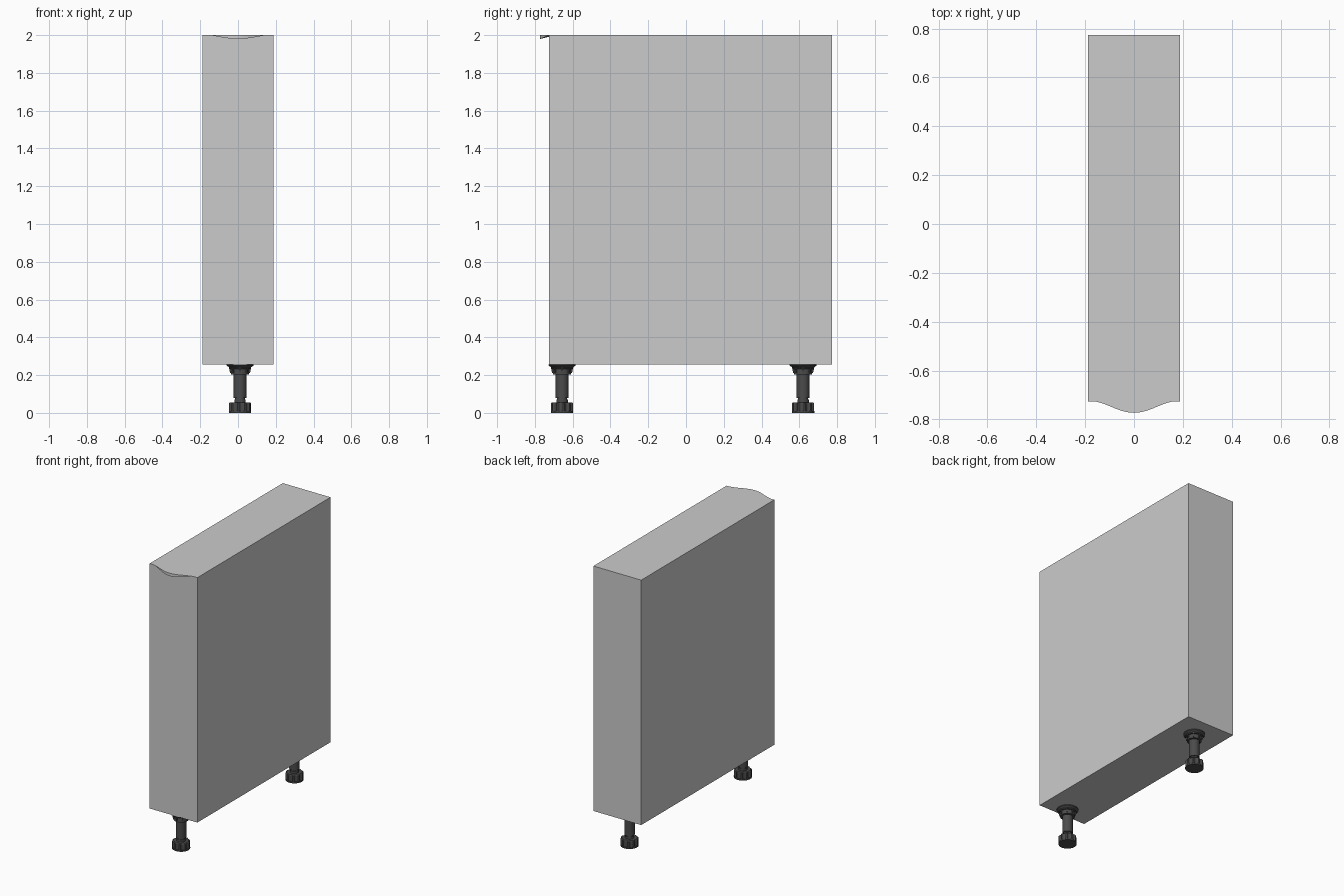
import bpy, bmesh, math

if "Cube" in bpy.data.objects:
    bpy.data.objects.remove(bpy.data.objects["Cube"])

dark = bpy.data.materials.new("dark_plastic")
dark.diffuse_color = (0.07, 0.07, 0.07, 1)
dark.use_nodes = True
dark.node_tree.nodes["Principled BSDF"].inputs["Base Color"].default_value = dark.diffuse_color

HALF_X, FRONT, BACK = 0.188, -0.726, 0.773
BOTTOM, TOP = 0.255, 2.0


def finish(name, bm, mat=None):
    bmesh.ops.recalc_face_normals(bm, faces=bm.faces)
    me = bpy.data.meshes.new(name)
    bm.to_mesh(me)
    bm.free()
    ob = bpy.data.objects.new(name, me)
    bpy.context.collection.objects.link(ob)
    if mat:
        me.materials.append(mat)
    return ob


def smooth(ob):
    bpy.ops.object.select_all(action='DESELECT')
    ob.select_set(True)
    bpy.context.view_layer.objects.active = ob
    bpy.ops.object.shade_smooth_by_angle(angle=math.radians(35))


def stack(bm, rings):
    """Skin a list of equal-length point rings and cap both ends."""
    vs = [[bm.verts.new(p) for p in r] for r in rings]
    n = len(vs[0])
    for a, b in zip(vs, vs[1:]):
        for i in range(n):
            j = (i + 1) % n
            bm.faces.new((a[i], a[j], b[j], b[i]))
    bm.faces.new(vs[0][::-1])
    bm.faces.new(vs[-1])


def circle(cx, cy, r, z, n=32):
    return [(cx + r * math.cos(2 * math.pi * i / n),
             cy + r * math.sin(2 * math.pi * i / n), z) for i in range(n)]


def gear(cx, cy, r0, r1, z, teeth=10):
    n = teeth * 4
    return [(cx + r * math.cos(a), cy + r * math.sin(a), z)
            for i in range(n)
            for r, a in [(r1 if i % 4 < 2 else r0, 2 * math.pi * (i + 0.5) / n)]]


# Cabinet body
bm = bmesh.new()
stack(bm, [[(-HALF_X, FRONT, z), (HALF_X, FRONT, z),
            (HALF_X, BACK, z), (-HALF_X, BACK, z)] for z in (BOTTOM, TOP)])
finish("cabinet_body", bm)

# Bowed pull lip at the top front, thickest in the middle
bm = bmesh.new()
rings = []
N = 28
for i in range(N + 1):
    x = -0.165 + 0.33 * i / N
    f = (0.5 + 0.5 * math.cos(math.pi * x / 0.17)) ** 0.85
    y = FRONT - 0.047 * f
    rings.append([(x, FRONT + 0.002, TOP), (x, y, TOP),
                  (x, y, TOP - 0.02 * f - 0.0005),
                  (x, FRONT + 0.002, TOP - 0.008 * f - 0.0005)])
stack(bm, rings)
smooth(finish("pull_lip", bm))

# Adjustable legs: lathed stem with collar and flange, ribbed foot
PROFILE = [(0.030, 0.045), (0.030, 0.072), (0.027, 0.072), (0.027, 0.08),
           (0.034, 0.08), (0.034, 0.203), (0.048, 0.203), (0.048, 0.232),
           (0.056, 0.234), (0.056, 0.240), (0.071, 0.250), (0.071, 0.2555)]
for side, cy in (("front", -0.656), ("back", 0.620)):
    cx = 0.011
    bm = bmesh.new()
    stack(bm, [circle(cx, cy, r, z) for r, z in PROFILE])
    smooth(finish(side + "_leg_stem", bm, dark))

    bm = bmesh.new()
    stack(bm, [gear(cx, cy, 0.052, 0.059, 0.008),
               gear(cx, cy, 0.052, 0.059, 0.050),
               gear(cx, cy, 0.048, 0.054, 0.056)])
    finish(side + "_foot_knob", bm, dark)

    bm = bmesh.new()
    stack(bm, [circle(cx, cy, 0.059, 0), circle(cx, cy, 0.059, 0.009)])
    smooth(finish(side + "_foot_pad", bm, dark))

    # Ribs bracing the collar against the flange
    bm = bmesh.new()
    for k in range(8):
        a = math.pi * k / 4
        c, s = math.cos(a), math.sin(a)
        rib = [(0.044, 0.212), (0.053, 0.212), (0.060, 0.246), (0.044, 0.246)]
        stack(bm, [[(cx + r * c - t * s, cy + r * s + t * c, z) for r, z in rib]
                   for t in (-0.003, 0.003)])
    finish(side + "_leg_ribs", bm, dark)
